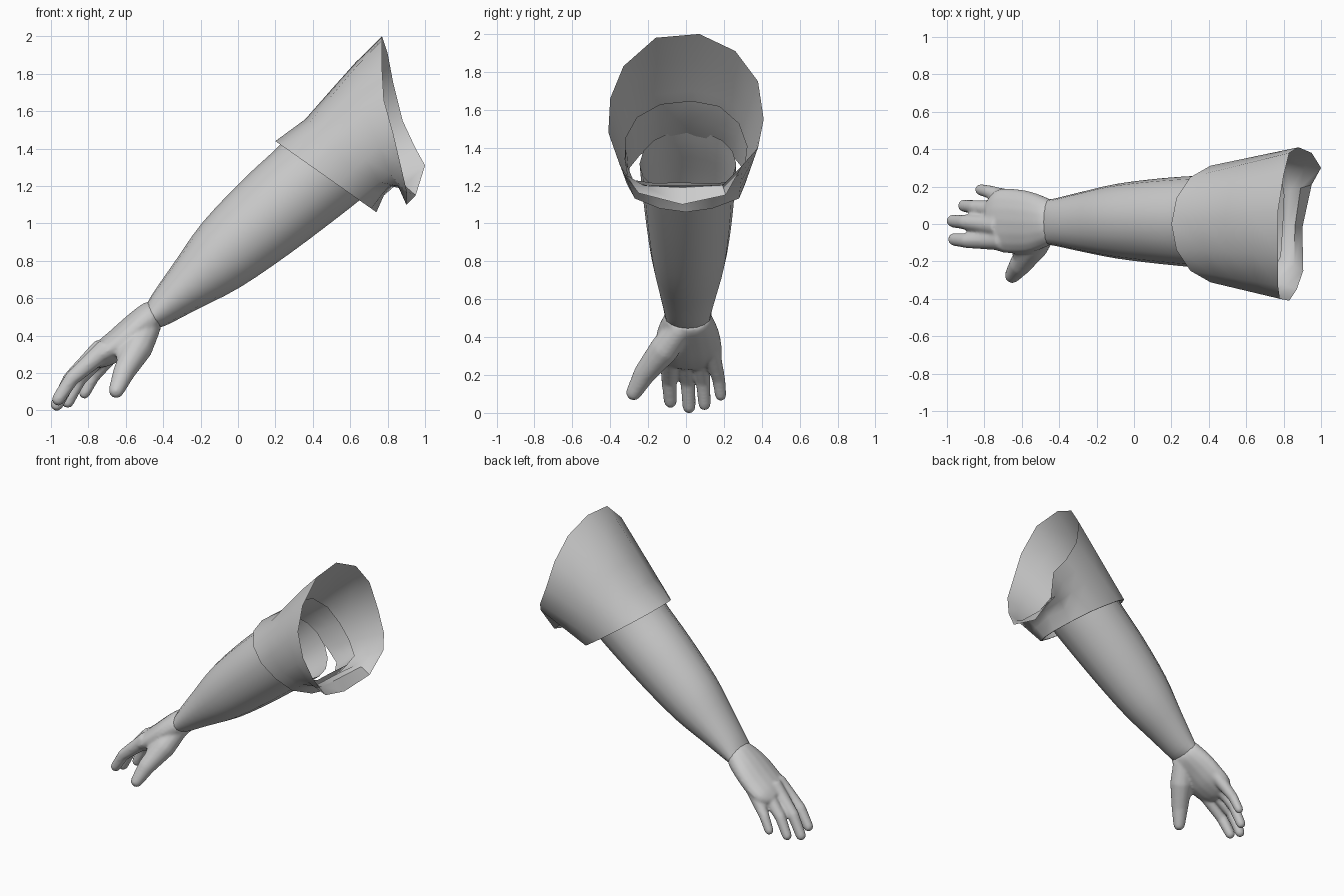
import bpy, bmesh, math
from mathutils import Vector

if "Cube" in bpy.data.objects:
    bpy.data.objects.remove(bpy.data.objects["Cube"])

TAU = 2 * math.pi


def loft(bm, rings, caps=False):
    """Skin a list of equally sized rings of points."""
    vs = [[bm.verts.new(p) for p in ring] for ring in rings]
    n = len(vs[0])
    for a, b in zip(vs, vs[1:]):
        for i in range(n):
            j = (i + 1) % n
            bm.faces.new((a[i], a[j], b[j], b[i]))
    if caps:
        bm.faces.new(vs[0][::-1])
        bm.faces.new(vs[-1])


def section(up, low, yc, hw, n=16):
    """Elliptical ring between an upper and a lower (x, z) point."""
    u, l = Vector((up[0], yc, up[1])), Vector((low[0], yc, low[1]))
    c, r = (u + l) / 2, (u - l) / 2
    return [c + r * math.cos(TAU * i / n) - Vector((0, hw, 0)) * math.sin(TAU * i / n)
            for i in range(n)]


def refine(rings, steps=3):
    """Add rings along smooth curves through the given ones."""
    out = []
    for k in range(len(rings) - 1):
        a, b = rings[max(k - 1, 0)], rings[k]
        c, d = rings[k + 1], rings[min(k + 2, len(rings) - 1)]
        for s in range(steps):
            t = s / steps
            out.append([q + (r - p) * (t / 2) + (2 * p - 5 * q + 4 * r - w) * (t * t / 2)
                        + (3 * q - p - 3 * r + w) * (t ** 3 / 2)
                        for p, q, r, w in zip(a, b, c, d)])
    return out + [rings[-1]]


def finger(bm, path, n=12):
    """Tapered tube with a rounded tip; path items are (x, y, z, radius)."""
    pts = [(Vector(p[:3]), p[3]) for p in path]
    d = (pts[-1][0] - pts[-2][0]).normalized()
    tip, r = pts[-1]
    pts[-1] = (tip - d * r, r)
    base = pts[-1][0]
    for a in (30, 55, 80):
        pts.append((base + d * r * math.sin(math.radians(a)), r * math.cos(math.radians(a))))
    rings = []
    for k, (p, r) in enumerate(pts):
        t = (pts[min(k + 1, len(pts) - 1)][0] - pts[max(k - 1, 0)][0]).normalized()
        u = (Vector((0, 1, 0)) - t * t.y).normalized()
        v = t.cross(u)
        rings.append([p + (u * math.cos(TAU * i / n) + v * math.sin(TAU * i / n)) * r
                      for i in range(n)])
    loft(bm, rings, True)


def make(name, bm, smooth_angle=60):
    bmesh.ops.recalc_face_normals(bm, faces=bm.faces)
    me = bpy.data.meshes.new(name)
    bm.to_mesh(me)
    bm.free()
    ob = bpy.data.objects.new(name, me)
    bpy.context.collection.objects.link(ob)
    bpy.ops.object.select_all(action='DESELECT')
    ob.select_set(True)
    bpy.context.view_layer.objects.active = ob
    bpy.ops.object.shade_smooth_by_angle(angle=math.radians(smooth_angle))
    return ob


# Forearm: open tube from the wrist up into the sleeve
bm = bmesh.new()
loft(bm, refine([section(*s) for s in (
    ((-.487, .572), (-.418, .445), .01, .122),
    ((-.444, .643), (-.37, .462), .01, .13),
    ((-.337, .797), (-.22, .54), .012, .16),
    ((-.19, 1.005), (.01, .658), .015, .20),
    ((.027, 1.235), (.278, .84), .015, .23),
    ((.20, 1.395), (.55, 1.045), .012, .248),
    ((.29, 1.49), (.67, 1.14), .01, .255))]))
make("forearm", bm)

# Hand: palm, four fingers and a thumb fused into one skin
bm = bmesh.new()
loft(bm, refine([section(*s) for s in (
    ((-.475, .585), (-.41, .44), .01, .118),
    ((-.515, .568), (-.435, .405), .01, .135),
    ((-.59, .51), (-.52, .34), .01, .165),
    ((-.68, .43), (-.61, .275), .015, .175),
    ((-.76, .36), (-.70, .235), .02, .165),
    ((-.80, .31), (-.755, .225), .02, .12))]), True)
for base, mid, tip, r in (
        ((-.70, -.085, .335), (-.89, -.09, .17), (-.98, -.08, .03), .041),
        ((-.72, -.01, .34), (-.90, .01, .165), (-.985, .018, 0), .041),
        ((-.69, .07, .345), (-.85, .09, .165), (-.925, .10, .015), .039),
        ((-.65, .13, .335), (-.775, .172, .18), (-.835, .187, .065), .036)):
    finger(bm, [(*base, r * 1.4), (*mid, r), (*tip, r * .88)])
finger(bm, [(-.48, -.03, .45, .07), (-.535, -.115, .335, .08),
            (-.61, -.22, .205, .06), (-.665, -.295, .072, .043)])
# Web between the thumb and the palm
finger(bm, [(-.53, -.04, .41, .07), (-.59, -.12, .325, .06), (-.63, -.18, .26, .04)])
hand = make("hand", bm)
mod = hand.modifiers.new("fuse", 'REMESH')
mod.mode = 'VOXEL'
mod.voxel_size = .009
mod.use_smooth_shade = True
mod = hand.modifiers.new("soften", 'SMOOTH')
mod.factor = .5
mod.iterations = 14

# Sleeve: elliptical hem widening to an uneven shoulder opening
rim = [Vector(p) for p in (
    (.77, .07, 2.0), (.77, -.16, 1.98), (.77, -.33, 1.83), (.78, -.40, 1.66),
    (.83, -.41, 1.48), (.87, -.35, 1.31), (.905, -.25, 1.16), (.90, -.02, 1.10),
    (.95, .21, 1.15), (1.0, .30, 1.31), (.95, .38, 1.40), (.88, .41, 1.55),
    (.83, .38, 1.75), (.80, .26, 1.91))]
hem = section((.20, 1.44), (.74, 1.06), 0, .32, 14)
hem[5].y, hem[9].y = -.27, .28


def between(t, lifts={}):
    ring = [h.lerp(r, t) for h, r in zip(hem, rim)]
    for i, dz in lifts.items():
        ring[i].z += dz
    return ring


def shrink(ring, f):
    c = sum(ring, Vector()) / len(ring)
    return [c + (p - c) * f for p in ring]


# Height changes that pinch the underside into an armpit fold
dip = {0: -.04, 1: -.04, 13: -.03, 6: .05, 7: .09, 8: .05}
fold = {0: -.02, 1: -.02, 6: .08, 7: .12, 8: .08}
crease = {6: .06, 7: .10, 8: .07}
outer = [hem, between(.28, dip), between(.5, fold), between(.75, crease), rim]
# Turned-in lining behind the hem
lining = [shrink(between(.45, fold), .91), shrink(between(.28, dip), .93), shrink(hem, .96)]
bm = bmesh.new()
loft(bm, lining + outer)
make("sleeve", bm, 50)
